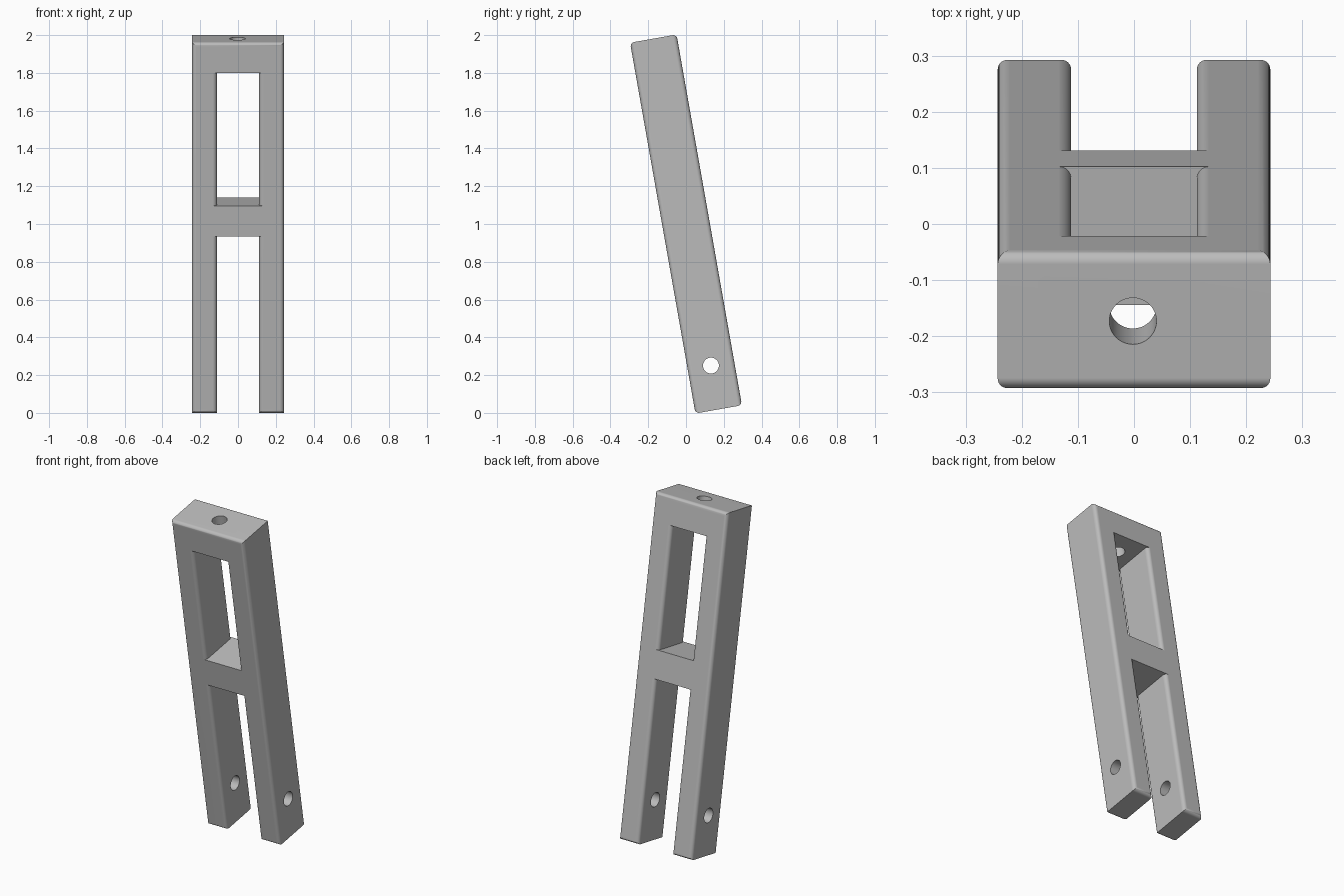
import bpy, bmesh, math
from mathutils import Matrix

cube = bpy.data.objects.get("Cube")
if cube:
    bpy.data.objects.remove(cube, do_unlink=True)

HALF_W, HALF_D, HALF_L = 0.243, 0.125, 0.9965
FILLET, SLOT, TILT = 0.022, 0.112, math.radians(10)

grey = bpy.data.materials.new("plain grey")
grey.use_nodes = True
grey.diffuse_color = (0.5, 0.5, 0.5, 1)
grey.node_tree.nodes["Principled BSDF"].inputs["Base Color"].default_value = (0.5, 0.5, 0.5, 1)


def add(name, bm):
    bmesh.ops.recalc_face_normals(bm, faces=bm.faces)
    mesh = bpy.data.meshes.new(name)
    bm.to_mesh(mesh)
    bm.free()
    mesh.materials.append(grey)
    ob = bpy.data.objects.new(name, mesh)
    bpy.context.collection.objects.link(ob)
    return ob


def slot_cutter(name, z0, z1):
    """Slot whose side walls flare out to round the leg edges, front and back."""
    side = [(SLOT + FILLET, -HALF_D - 0.1)]
    for s in (-1, 1):
        arc = []
        for i in range(9):
            a = i / 8 * math.pi / 2
            arc.append((SLOT + FILLET * (1 - math.cos(a)),
                        s * (HALF_D - FILLET + FILLET * math.sin(a))))
        side += arc[::-1] if s < 0 else arc
    side.append((SLOT + FILLET, HALF_D + 0.1))
    outline = side + [(-x, y) for x, y in reversed(side)]
    bm = bmesh.new()
    face = bm.faces.new([bm.verts.new((x, y, z0)) for x, y in outline])
    ext = bmesh.ops.extrude_face_region(bm, geom=[face])
    top = [v for v in ext["geom"] if isinstance(v, bmesh.types.BMVert)]
    bmesh.ops.translate(bm, verts=top, vec=(0, 0, z1 - z0))
    return add(name, bm)


def hole_cutter(name, radius, depth, matrix):
    bm = bmesh.new()
    bmesh.ops.create_cone(bm, cap_ends=True, segments=48, radius1=radius,
                          radius2=radius, depth=depth, matrix=matrix)
    return add(name, bm)


# Block with rounded front and back outlines
bm = bmesh.new()
bmesh.ops.create_cube(bm, size=2, matrix=Matrix.Diagonal((HALF_W, HALF_D, HALF_L, 1)))
rim = [e for e in bm.edges if e.verts[0].co.y * e.verts[1].co.y > 0]
bmesh.ops.bevel(bm, geom=rim, offset=FILLET, segments=8, profile=0.5, affect='EDGES')
frame = add("forked_frame", bm)

# Window, leg gap, top hole and pin hole
cutters = [
    slot_cutter("window_cutter", 0.12, 0.834),
    slot_cutter("leg_gap_cutter", -1.2, -0.046),
    hole_cutter("top_hole_cutter", 0.042, 0.4, Matrix.Translation((-0.002, 0, 0.95))),
    hole_cutter("pin_hole_cutter", 0.042, 1.0,
                Matrix.Translation((0, 0, -0.761)) @ Matrix.Rotation(math.pi / 2, 4, 'Y')),
]
bpy.ops.object.select_all(action='DESELECT')
bpy.context.view_layer.objects.active = frame
frame.select_set(True)
for c in cutters:
    c.hide_render = True
    mod = frame.modifiers.new("cut", 'BOOLEAN')
    mod.operation, mod.solver, mod.object = 'DIFFERENCE', 'EXACT', c
    bpy.ops.object.modifier_apply(modifier=mod.name)
    bpy.data.objects.remove(c, do_unlink=True)

# Lean the frame forward and stand it on the ground
frame.data.transform(Matrix.Translation((0, 0, 1)) @ Matrix.Rotation(TILT, 4, 'X'))
bpy.ops.object.shade_smooth_by_angle(angle=math.radians(30))
weighted = frame.modifiers.new("flat_faces", 'WEIGHTED_NORMAL')
weighted.keep_sharp = True
